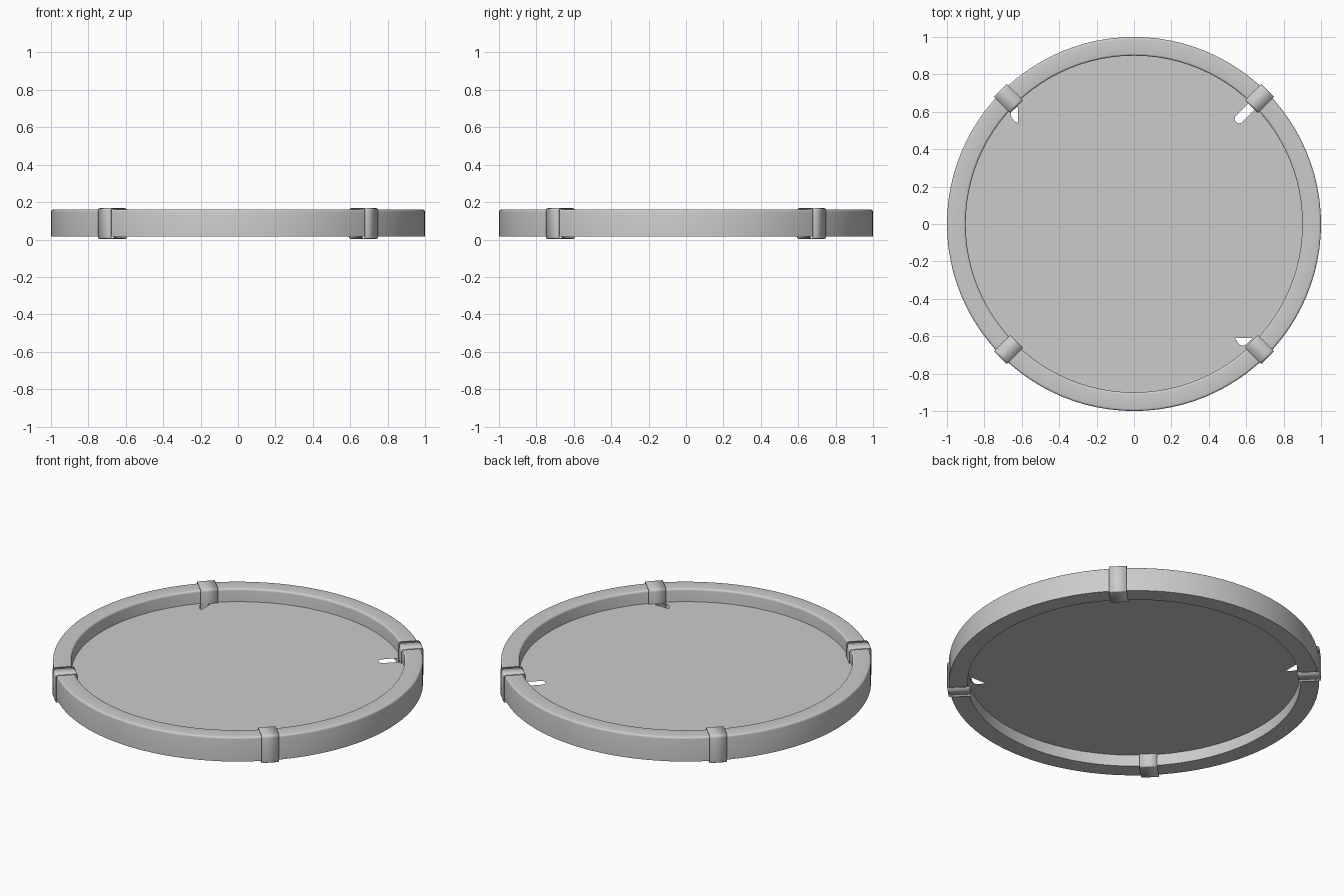
import bpy, bmesh, math
from mathutils import Matrix, Vector

if "Cube" in bpy.data.objects:
    bpy.data.objects.remove(bpy.data.objects["Cube"])


def add_mesh(name, bm):
    bmesh.ops.recalc_face_normals(bm, faces=bm.faces)
    me = bpy.data.meshes.new(name)
    bm.to_mesh(me)
    bm.free()
    ob = bpy.data.objects.new(name, me)
    bpy.context.collection.objects.link(ob)
    return ob


def select_only(ob):
    bpy.ops.object.select_all(action='DESELECT')
    bpy.context.view_layer.objects.active = ob
    ob.select_set(True)


def smooth(ob):
    select_only(ob)
    bpy.ops.object.shade_smooth_by_angle(angle=math.radians(35))


def arc(cx, cy, r, a0, a1, n):
    return [(cx + r * math.cos(math.radians(a0 + (a1 - a0) * i / n)),
             cy + r * math.sin(math.radians(a0 + (a1 - a0) * i / n))) for i in range(n + 1)]


# Rim: rectangular section with rounded top edges, revolved
N = 96
section = ([(0.90, 0.015), (1.0, 0.015)] + arc(0.988, 0.148, 0.012, 0, 90, 4)
           + arc(0.912, 0.148, 0.012, 90, 180, 4))
bm = bmesh.new()
rings = []
for i in range(N):
    a = 2 * math.pi * i / N
    rings.append([bm.verts.new((r * math.cos(a), r * math.sin(a), z)) for r, z in section])
for i in range(N):
    p, q = rings[i], rings[(i + 1) % N]
    for j in range(len(section)):
        k = (j + 1) % len(section)
        bm.faces.new((p[j], q[j], q[k], p[k]))
smooth(add_mesh("rim", bm))

# Inner sheet: flat disc with small cut-outs beside the clamps
slot = [(0.894, -0.024), (0.894, 0.024)] + arc(0.795, 0, 0.024, 90, 270, 10)
rot = Matrix.Rotation(math.radians(45), 2)
outlines = [
    arc(0, 0, 0.905, 0, 360 * (N - 1) / N, N - 1),
    [tuple(rot @ Vector(p)) for p in slot],
    [(-0.62, 0.63), (-0.62, 0.54), (-0.64, 0.55), (-0.657, 0.575), (-0.66, 0.59), (-0.655, 0.602)],
    [(0.54, -0.61), (0.635, -0.61), (0.602, -0.643), (0.585, -0.65), (0.57, -0.648), (0.553, -0.632)],
]
cu = bpy.data.curves.new("sheet", 'CURVE')
cu.dimensions = '2D'
cu.fill_mode = 'BOTH'
for pts in outlines:
    sp = cu.splines.new('POLY')
    sp.points.add(len(pts) - 1)
    for p, (x, y) in zip(sp.points, pts):
        p.co = (x, y, 0, 1)
    sp.use_cyclic_u = True
sheet = bpy.data.objects.new("sheet", cu)
sheet.location.z = 0.083
bpy.context.collection.objects.link(sheet)
select_only(sheet)
bpy.ops.object.convert(target='MESH')

# Clamps: thin rounded bands wrapped round the rim at the four diagonals
R0, R1, Z0, Z1, B = 0.888, 1.01, 0.004, 0.168, 0.014
band = (arc(R1 - B, Z1 - B, B, 0, 90, 4) + arc(R0 + B, Z1 - B, B, 90, 180, 4)
        + arc(R0 + B / 2, Z0 + B / 2, B / 2, 180, 270, 3) + arc(R1 - B / 2, Z0 + B / 2, B / 2, 270, 360, 3))
for i in range(4):
    bm = bmesh.new()
    a, b = [[bm.verts.new((r, s, z)) for r, z in band] for s in (-0.048, 0.048)]
    for j in range(len(band)):
        k = (j + 1) % len(band)
        bm.faces.new((a[j], a[k], b[k], b[j]))
    bmesh.ops.rotate(bm, verts=bm.verts, cent=(0, 0, 0),
                     matrix=Matrix.Rotation(math.radians(45 + 90 * i), 3, 'Z'))
    clamp = add_mesh(f"clamp_{i + 1}", bm)
    mod = clamp.modifiers.new("thickness", 'SOLIDIFY')
    mod.thickness = 0.005
    mod.offset = -1
    smooth(clamp)
